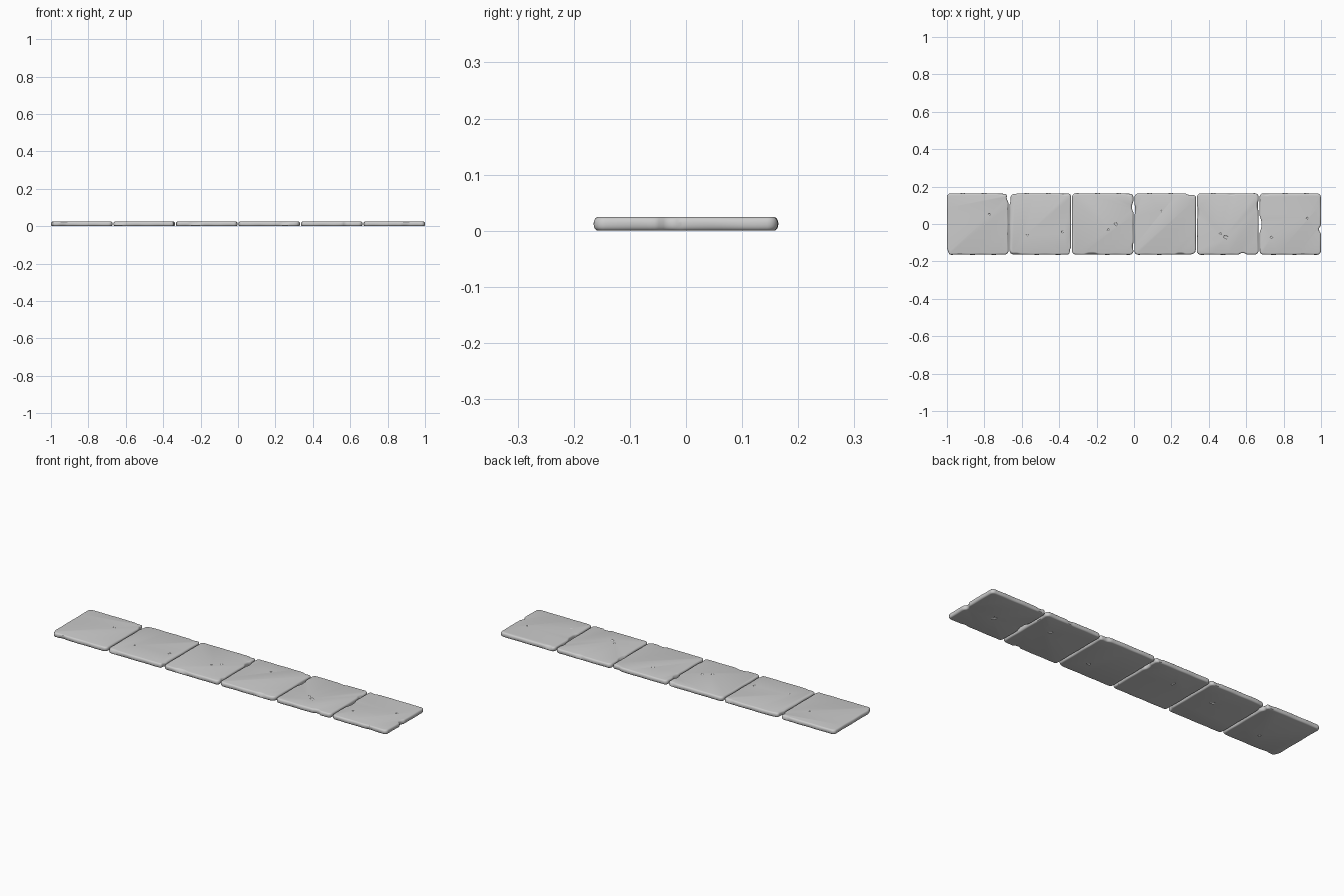
import bpy, bmesh, math, random
from mathutils import Vector, Matrix

if "Cube" in bpy.data.objects:
    bpy.data.objects.remove(bpy.data.objects["Cube"])

random.seed(4)
HALF, T, CR, R = 0.1645, 0.0245, 0.02, 0.0105   # half width, thickness, corner and edge radius
PITCH = 0.3342

# Edge chips per slab: x, y, radius, depth, side (1 top, 0 full height, -1 bottom)
CHIPS = [
    [(.15, .14, .022, .012, 0), (-.16, -.15, .015, .006, 0), (.13, .165, .02, .006, 1), (-.10, -.165, .02, .004, -1)],
    [(-.15, .14, .03, .007, 0), (.16, -.145, .014, .006, 0), (.13, .165, .02, .006, 1), (-.14, -.165, .03, .006, 1)],
    [(.165, .09, .022, .008, 0), (-.06, -.165, .03, .007, 1), (.165, -.12, .015, .005, 1), (.14, .165, .015, .006, 1)],
    [(.14, .165, .025, .010, 0), (.08, -.165, .022, .007, 1), (-.165, .08, .02, .006, 1), (.15, -.15, .016, .006, 0)],
    [(-.165, .06, .03, .007, 1), (.08, -.165, .018, .009, 0), (.165, .10, .022, .006, 1), (.02, .165, .02, .006, 1)],
    [(-.165, .0, .035, .009, 0), (.165, -.03, .016, .010, 0), (-.13, .165, .018, .006, 1), (.06, -.165, .02, .004, -1)],
]
# Surface pits per slab: x, y, radius, top face?
PITS = [
    [(.06, .05, .007, True), (.02, -.06, .009, False)],
    [(-.07, -.06, .006, True), (.12, -.04, .007, True), (.05, .03, .011, False)],
    [(.07, 0, .009, True), (.03, -.03, .006, True), (-.03, .05, .010, False)],
    [(-.02, .07, .006, True), (.06, -.06, .011, False)],
    [(-.01, -.07, .011, True), (-.04, -.05, .006, True), (.05, .05, .010, False)],
    [(-.10, -.07, .007, True), (.09, .03, .006, True), (0, -.02, .013, False)],
]


def outline():
    """Rounded square as (point, outward normal) pairs."""
    pts = []
    c = HALF - CR
    for q in range(4):
        rot = Matrix.Rotation(q * math.pi / 2, 2)
        for k in range(36):
            pts.append((rot @ Vector((HALF, -c + 2 * c * k / 36)), rot @ Vector((1, 0))))
        for k in range(7):
            a = k / 7 * math.pi / 2
            n = Vector((math.cos(a), math.sin(a)))
            pts.append((rot @ (Vector((c, c)) + n * CR), rot @ n))
    return pts


def edge_profile():
    """(inset, height) from the underside to the top."""
    prof = []
    for z0, a0 in ((R, -90), (T - R, 0)):
        for k in range(5):
            a = math.radians(a0 + 22.5 * k)
            prof.append((R * .8 * (1 - math.cos(a)), z0 + R * math.sin(a)))
    return prof


def make_slab(i):
    bm = bmesh.new()
    phase = random.uniform(0, 6)
    base = outline()
    rings = []
    for inset, z in edge_profile():
        ring = []
        h = 2 * z / T - 1
        for p, n in base:
            d = inset + .0006 * (1 + math.sin(p.x * 55 + p.y * 47 + phase + h))
            for x, y, r, depth, side in CHIPS[i]:
                w = 1 if side == 0 else min(1, max(0, .5 + .7 * h * side))
                d += w * depth * math.exp(-((p - Vector((x, y))).length / r) ** 4)
            q = p - n * d
            ring.append(bm.verts.new((q.x, q.y, z)))
        rings.append(ring)
    for a, b in zip(rings, rings[1:]):
        for k in range(len(a)):
            m = (k + 1) % len(a)
            bm.faces.new((a[k], a[m], b[m], b[k]))
    bm.faces.new(rings[-1])
    bm.faces.new(rings[0][::-1])
    mesh = bpy.data.meshes.new("paving_slab")
    bm.to_mesh(mesh)
    bm.free()
    slab = bpy.data.objects.new(f"paving_slab_{i + 1}", mesh)
    slab.location.x = (i - 2.5) * PITCH
    bpy.context.collection.objects.link(slab)
    return slab


def cut_pits(slab, i):
    # Flattened blobs sunk into the faces
    bm = bmesh.new()
    for x, y, r, top in PITS[i]:
        m = Matrix.Translation((x, y, T + .0005 if top else -.0005))
        m = m @ Matrix.Rotation(random.uniform(0, 3), 4, 'Z') @ Matrix.Diagonal((1.3, .8, .35, 1))
        bmesh.ops.create_icosphere(bm, subdivisions=2, radius=r, matrix=m)
    mesh = bpy.data.meshes.new("pit_cutter")
    bm.to_mesh(mesh)
    bm.free()
    cutter = bpy.data.objects.new("pit_cutter", mesh)
    cutter.location = slab.location
    bpy.context.collection.objects.link(cutter)
    mod = slab.modifiers.new("pits", 'BOOLEAN')
    mod.object, mod.operation, mod.solver = cutter, 'DIFFERENCE', 'EXACT'
    bpy.ops.object.select_all(action='DESELECT')
    slab.select_set(True)
    bpy.context.view_layer.objects.active = slab
    bpy.context.view_layer.update()
    bpy.ops.object.modifier_apply(modifier="pits")
    bpy.data.objects.remove(cutter)
    bpy.ops.object.shade_smooth_by_angle(angle=math.radians(30))


# Row of six worn slabs
for i in range(6):
    cut_pits(make_slab(i), i)
